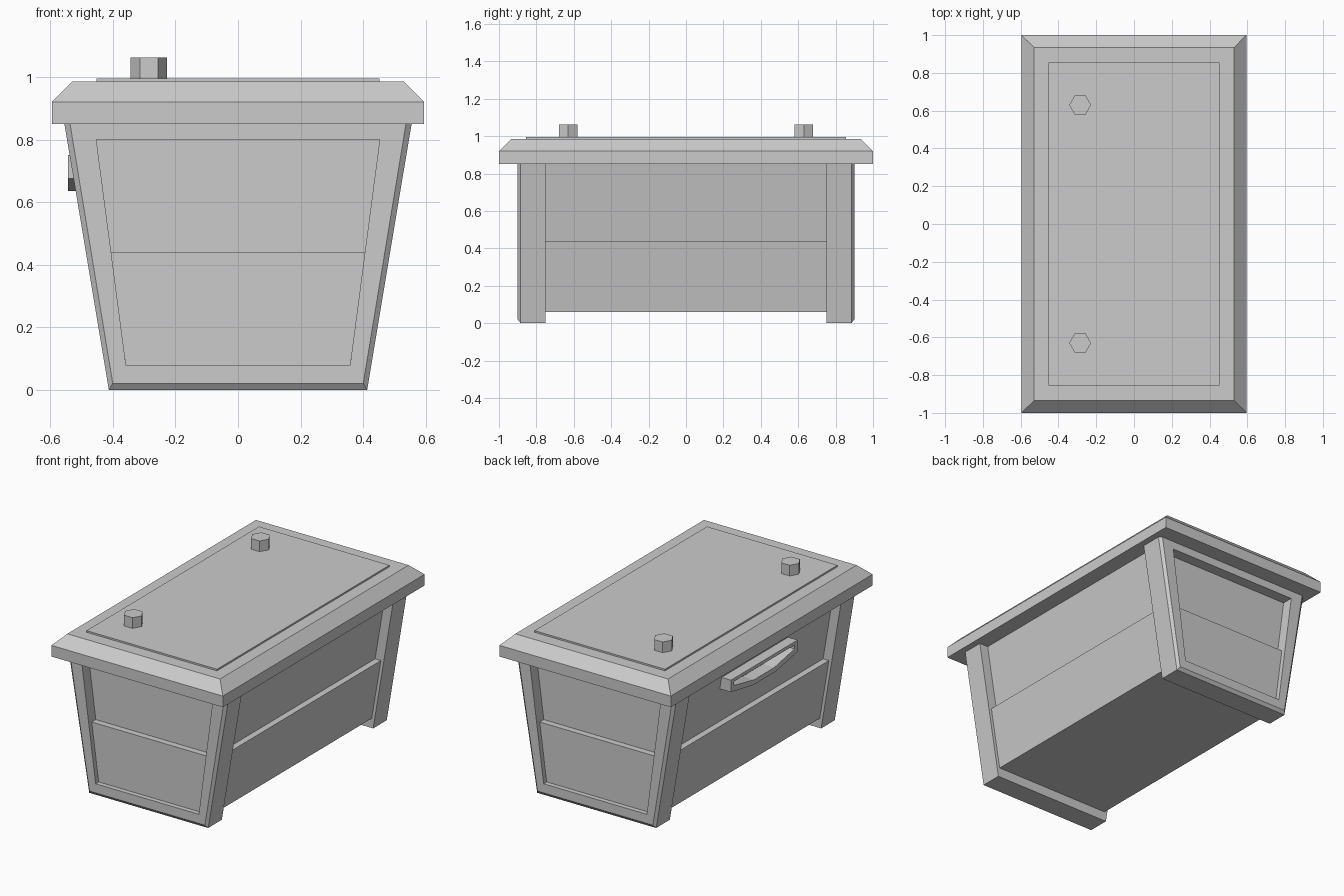
import bpy, bmesh, math

if "Cube" in bpy.data.objects:
    bpy.data.objects.remove(bpy.data.objects["Cube"])


def loft(name, loops, closed=False):
    """Bridge equal-sized point loops; cap both ends, or join last to first."""
    bm = bmesh.new()
    rows = [[bm.verts.new(p) for p in loop] for loop in loops]
    n = len(rows[0])
    pairs = list(zip(rows, rows[1:]))
    if closed:
        pairs.append((rows[-1], rows[0]))
    else:
        bm.faces.new(rows[0])
        bm.faces.new(rows[-1])
    for a, b in pairs:
        for i in range(n):
            j = (i + 1) % n
            bm.faces.new((a[i], a[j], b[j], b[i]))
    bmesh.ops.recalc_face_normals(bm, faces=bm.faces)
    mesh = bpy.data.meshes.new(name)
    bm.to_mesh(mesh)
    bm.free()
    ob = bpy.data.objects.new(name, mesh)
    bpy.context.collection.objects.link(ob)
    return ob


def rect(hx, hy, z):
    return [(-hx, -hy, z), (hx, -hy, z), (hx, hy, z), (-hx, hy, z)]


def trapezoid(y, z0, w0, z1, w1):
    return [(-w0, y, z0), (w0, y, z0), (w1, y, z1), (-w1, y, z1)]


def width(z):
    """Half width of the flared body at height z."""
    return 0.413 + 0.167 * z


# Lid with chamfered rim, and thin raised panel
loft("lid", [rect(0.595, 1, 0.85), rect(0.595, 1, 0.92), rect(0.53, 0.935, 0.985)])
loft("lid_panel", [rect(0.453, 0.855, 0.98), rect(0.453, 0.855, 0.995)])

# Body with lapped side planks
half = [(width(0.06) - 0.02, 0.06), (width(0.44) - 0.02, 0.44),
        (width(0.44) - 0.06, 0.44), (width(0.86) - 0.06, 0.86)]
profile = half + [(-x, z) for x, z in reversed(half)]
loft("body", [[(x, y, z) for x, z in profile] for y in (-0.76, 0.76)])

for side, s in (("front", -1), ("back", 1)):
    # End frame: bevelled outer edge and recessed opening
    loft(side + "_frame", [
        trapezoid(s * 0.75, 0, width(0), 0.86, width(0.86)),
        trapezoid(s * 0.885, 0, width(0), 0.86, width(0.86)),
        trapezoid(s * 0.90, 0.02, width(0.02) - 0.016, 0.86, width(0.86) - 0.018),
        trapezoid(s * 0.90, 0.077, 0.358, 0.80, 0.453),
        trapezoid(s * 0.83, 0.077, 0.358, 0.80, 0.453)])
    # Lower board standing proud of the upper one
    loft(side + "_lower_board", [
        trapezoid(s * y, 0.07, 0.357, 0.44, 0.406) for y in (0.82, 0.87)])
    # Hexagonal lid knob
    ring = [(-0.285 + 0.058 * math.cos(math.radians(60 * i)),
             s * 0.63 + 0.058 * math.sin(math.radians(60 * i))) for i in range(6)]
    loft(side + "_knob", [[(x, y, z) for x, y in ring] for z in (0.98, 1.062)])

# Side handle: flat top bar with a dipping grip below
outer = [(0.33, 0.75), (0.33, 0.675), (0.11, 0.635), (-0.11, 0.635), (-0.33, 0.675), (-0.33, 0.75)]
inner = [(0.30, 0.73), (0.30, 0.705), (0.10, 0.665), (-0.10, 0.665), (-0.30, 0.705), (-0.30, 0.73)]
loft("side_handle", [[(x, y, z) for y, z in pts] for pts, x in
                     ((outer, -0.45), (outer, -0.543), (inner, -0.543), (inner, -0.45))], closed=True)
